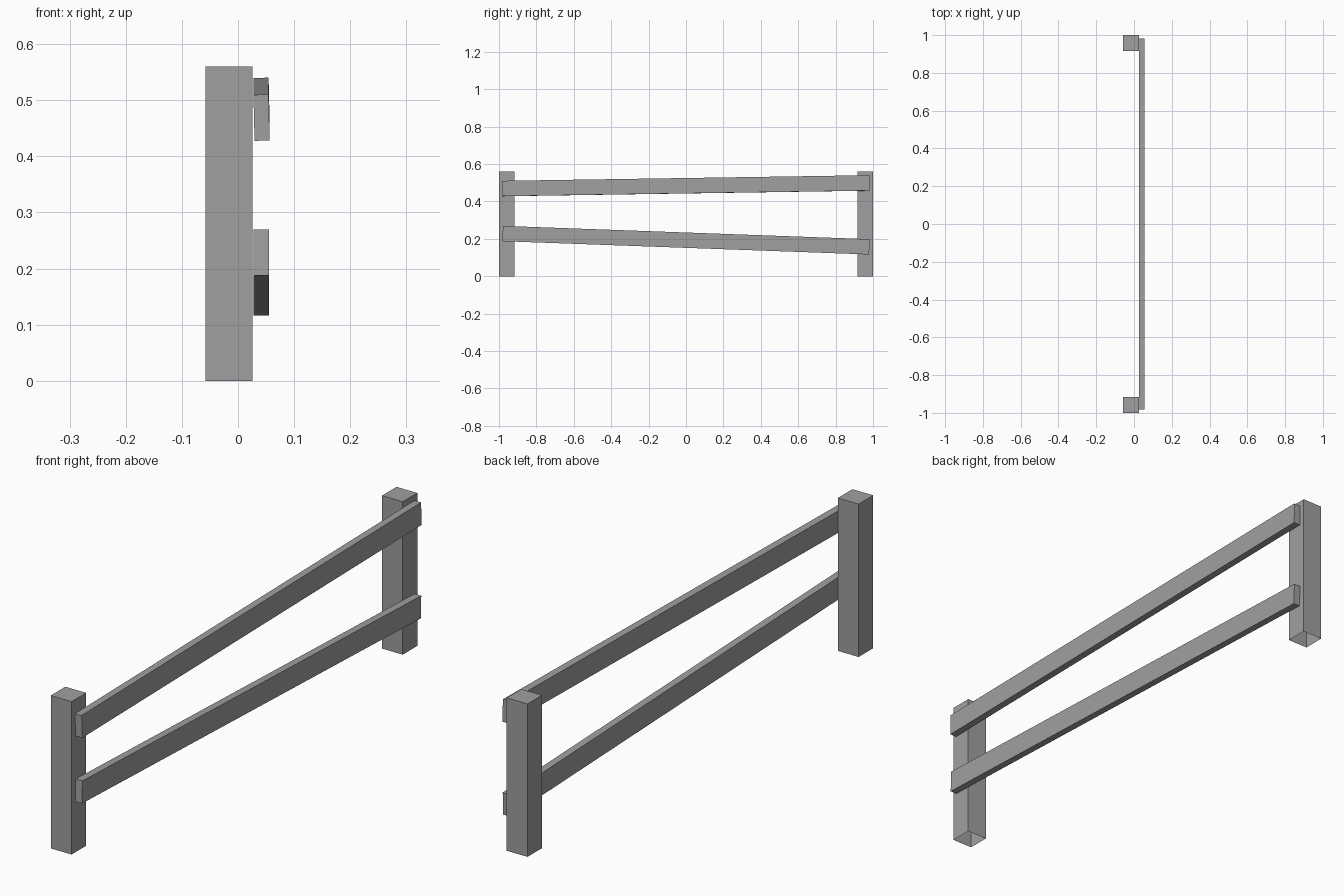
import bpy, bmesh, math
from mathutils import Matrix, Vector

cube = bpy.data.objects.get("Cube")
if cube:
    bpy.data.objects.remove(cube, do_unlink=True)

# Single weathered grey colour
grey = bpy.data.materials.new("weathered_grey")
grey.use_nodes = True
colour = (0.35, 0.35, 0.35, 1)
grey.diffuse_color = colour
grey.node_tree.nodes["Principled BSDF"].inputs["Base Color"].default_value = colour


def box(name, centre, size, slope=0, roll=0, open_bottom=False):
    """Box with optional slope (about x) and roll (about its length)."""
    bm = bmesh.new()
    bmesh.ops.create_cube(bm, size=1, matrix=Matrix.Diagonal((*size, 1)))
    if open_bottom:
        bm.normal_update()
        under = [f for f in bm.faces if f.normal.z < -0.9]
        bmesh.ops.delete(bm, geom=under, context="FACES_ONLY")
    turn = Matrix.Rotation(slope, 4, "X") @ Matrix.Rotation(roll, 4, "Y")
    bm.transform(turn)
    mesh = bpy.data.meshes.new(name)
    bm.to_mesh(mesh)
    bm.free()
    mesh.materials.append(grey)
    obj = bpy.data.objects.new(name, mesh)
    obj.location = Vector(centre)
    bpy.context.collection.objects.link(obj)
    return obj


# Square end posts, hollow underneath
for name, side in (("front_post", -1), ("back_post", 1)):
    box(name, (-0.016, side * 0.958, 0.28), (0.084, 0.084, 0.56), open_bottom=True)

# Rails fixed to the left face of the posts, each slightly crooked
box("upper_rail", (0.042, 0, 0.484), (0.027, 1.964, 0.082),
    slope=math.atan2(0.03, 1.964), roll=math.radians(-1.4))
box("lower_rail", (0.0415, 0, 0.193), (0.027, 1.962, 0.082),
    slope=math.atan2(-0.071, 1.962))
